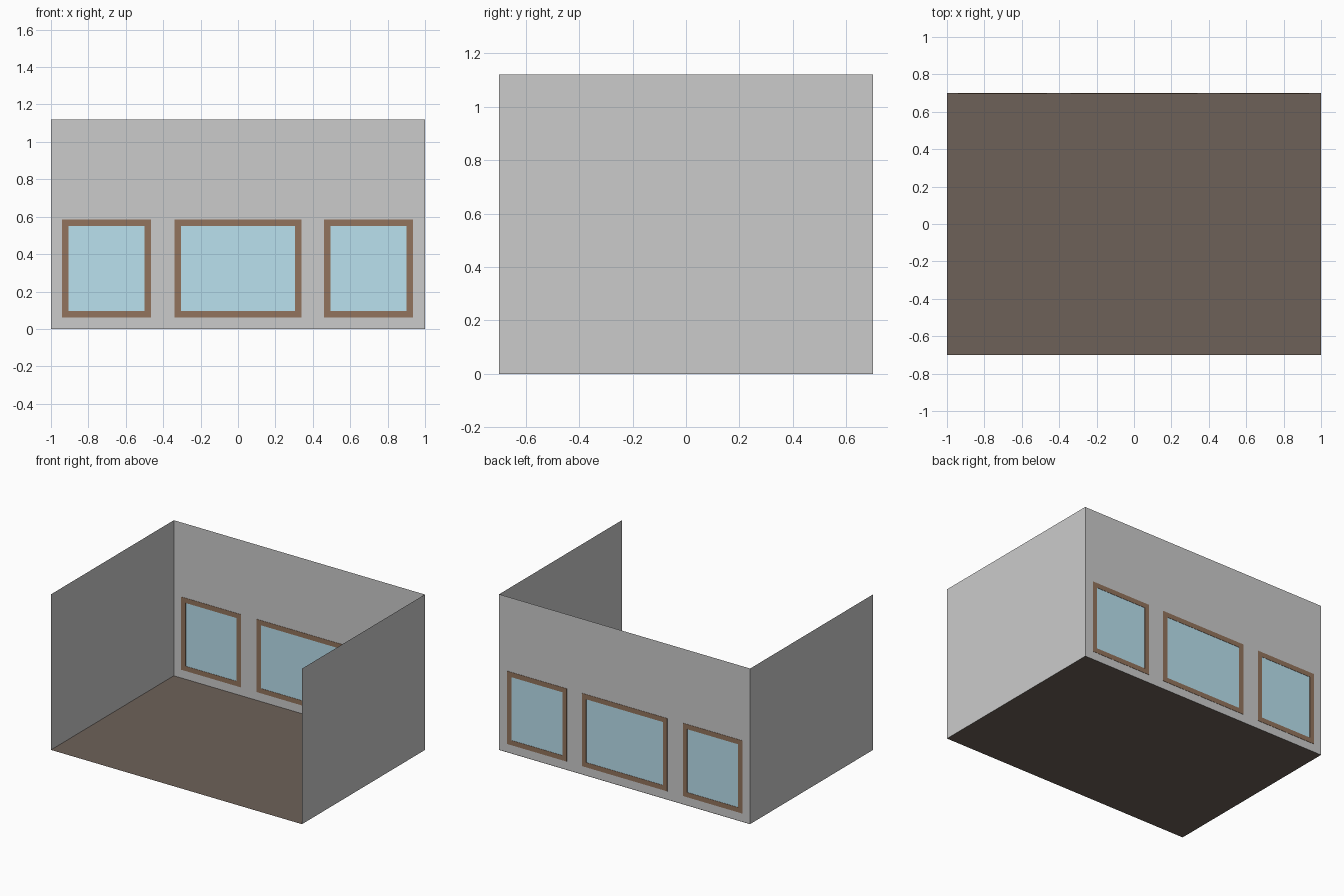
import bpy, bmesh

if "Cube" in bpy.data.objects:
    bpy.data.objects.remove(bpy.data.objects["Cube"])

HX, HY, H = 1.0, 0.7, 1.12      # half width, half depth, height
WALL_Y = 0.698                  # back wall plane
Z0, Z1 = 0.06, 0.585            # window frame height range
BORDER = 0.035                  # frame width
WINDOWS = [("left", -0.94, -0.465), ("middle", -0.34, 0.34), ("right", 0.46, 0.935)]


def material(name, rgb):
    m = bpy.data.materials.new(name)
    m.diffuse_color = (*rgb, 1)
    m.use_nodes = True
    m.node_tree.nodes["Principled BSDF"].inputs["Base Color"].default_value = m.diffuse_color
    return m


def sheet(name, quads, mat=None):
    """Flat object made of four-cornered faces, shared corners merged."""
    bm = bmesh.new()
    for q in quads:
        bm.faces.new([bm.verts.new(p) for p in q])
    bmesh.ops.remove_doubles(bm, verts=bm.verts, dist=1e-5)
    me = bpy.data.meshes.new(name)
    bm.to_mesh(me)
    bm.free()
    ob = bpy.data.objects.new(name, me)
    bpy.context.collection.objects.link(ob)
    if mat:
        me.materials.append(mat)
    return ob


def upright(x0, x1, z0, z1, y):
    return [(x0, y, z0), (x1, y, z0), (x1, y, z1), (x0, y, z1)]


floor_mat = material("dark_floor", (0.155, 0.12, 0.098))
frame_mat = material("brown_wood", (0.29, 0.175, 0.11))
glass_mat = material("blue_glass", (0.49, 0.75, 0.86))

# Floor
sheet("floor", [[(-HX, -HY, 0), (HX, -HY, 0), (HX, HY, 0), (-HX, HY, 0)]], floor_mat)

# Side walls
for name, x in (("left_wall", -HX), ("right_wall", HX)):
    sheet(name, [[(x, -HY, 0), (x, HY, 0), (x, HY, H), (x, -HY, H)]])

# Back wall: grid of panels that leaves the window openings free
xs = [-HX] + [x for _, a, b in WINDOWS for x in (a, b)] + [HX]
zs = [0, Z0, Z1, H]
panels = [upright(xs[i], xs[i + 1], zs[j], zs[j + 1], WALL_Y)
          for i in range(len(xs) - 1) for j in range(3)
          if not (j == 1 and i % 2 == 1)]
wall = sheet("back_wall", panels)
bm = bmesh.new()
bm.from_mesh(wall.data)
bmesh.ops.dissolve_limit(bm, angle_limit=0.01, verts=bm.verts, edges=bm.edges)
bm.to_mesh(wall.data)
bm.free()

# Window frames and panes
for side, x0, x1 in WINDOWS:
    outer = upright(x0, x1, Z0, Z1, 0.696)
    inner = upright(x0 + BORDER, x1 - BORDER, Z0 + BORDER, Z1 - BORDER, 0.696)
    ring = [[outer[i], outer[(i + 1) % 4], inner[(i + 1) % 4], inner[i]] for i in range(4)]
    frame = sheet(side + "_window_frame", ring, frame_mat)
    solid = frame.modifiers.new("depth", "SOLIDIFY")
    solid.thickness = 0.004
    solid.offset = -1
    sheet(side + "_window_glass",
          [upright(x0 + BORDER, x1 - BORDER, Z0 + BORDER, Z1 - BORDER, WALL_Y)], glass_mat)
